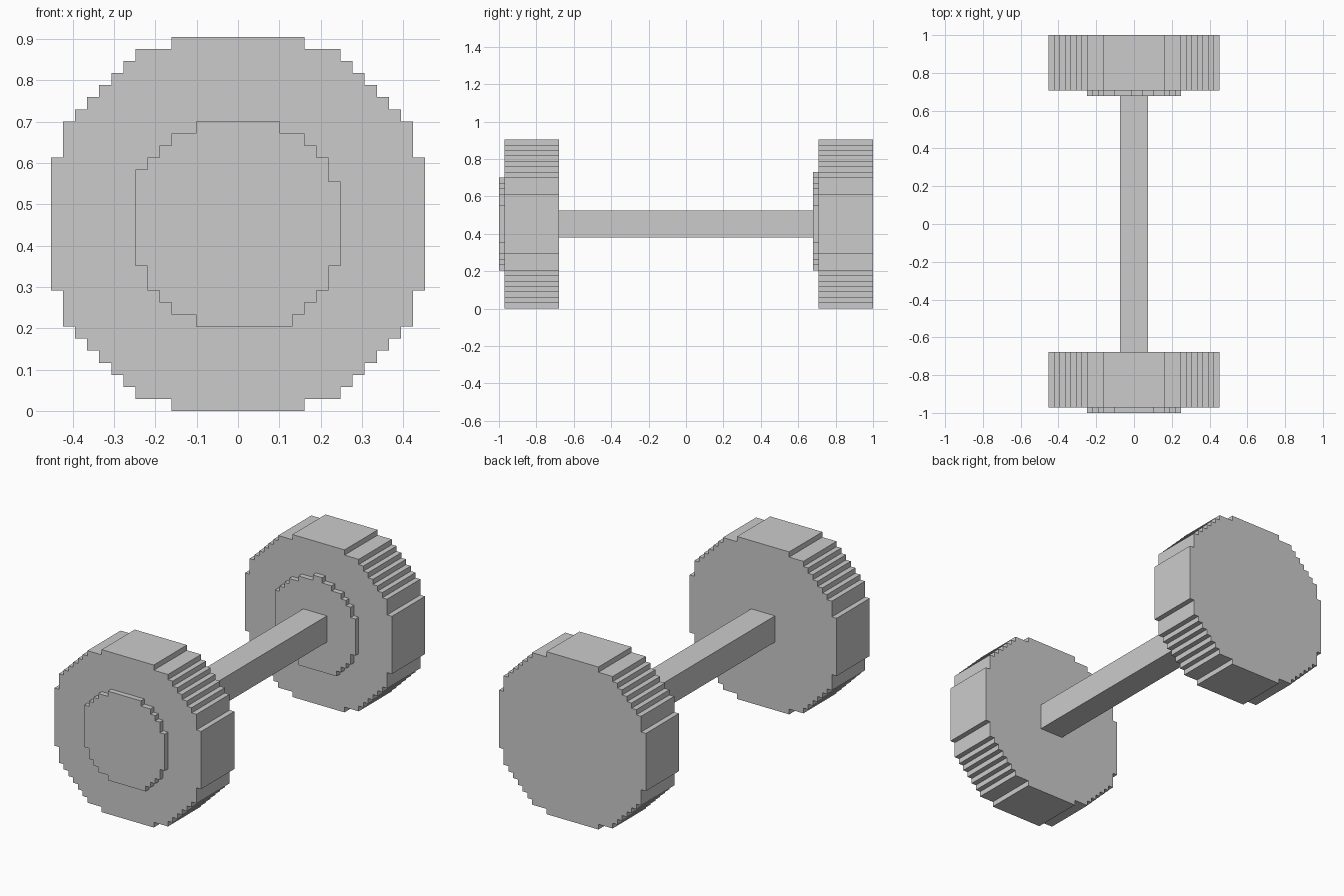
import bpy
import bmesh

cube = bpy.data.objects.get("Cube")
if cube:
    bpy.data.objects.remove(cube, do_unlink=True)

V = 0.0292        # size of one block
MID = 15.5        # height of the bar axis, in blocks

grey = bpy.data.materials.new("plain grey")
grey.use_nodes = True
colour = (0.6, 0.6, 0.6, 1)
grey.diffuse_color = colour
grey.node_tree.nodes["Principled BSDF"].inputs["Base Color"].default_value = colour


def outline(rows):
    """Stepped outline around rows of (bottom, top, left, right)."""
    left, right = [], []
    for z0, z1, x0, x1 in rows:
        left += [(x0, z0), (x0, z1)]
        right += [(x1, z0), (x1, z1)]
    return right + left[::-1]


def extrude(name, rows, y0, y1):
    """Solid with a stepped outline in x and z, running from y0 to y1."""
    bm = bmesh.new()
    verts = [bm.verts.new((x * V, y0, z * V)) for x, z in outline(rows)]
    face = bm.faces.new(verts)
    new = bmesh.ops.extrude_face_region(bm, geom=[face], use_keep_orig=True)["geom"]
    moved = [g for g in new if isinstance(g, bmesh.types.BMVert)]
    bmesh.ops.translate(bm, verts=moved, vec=(0, y1 - y0, 0))
    bmesh.ops.recalc_face_normals(bm, faces=bm.faces)
    mesh = bpy.data.meshes.new(name)
    bm.to_mesh(mesh)
    bm.free()
    mesh.materials.append(grey)
    obj = bpy.data.objects.new(name, mesh)
    bpy.context.collection.objects.link(obj)


# Weight outline: half widths at rising half heights, mirrored about the axis
heights = [5.5] + [8.5 + i for i in range(8)]
widths = [15.5] + [14.5 - i for i in range(7)] + [5.5]
weight = [(MID - heights[0], MID + heights[0], -widths[0], widths[0])]
for low, high, w in zip(heights, heights[1:], widths[1:]):
    weight.append((MID + low, MID + high, -w, w))
    weight.insert(0, (MID - high, MID - low, -w, w))

# Hub outline, slightly uneven from side to side
hub = [
    (7, 8, -3.5, 4.5), (8, 9, -5.5, 5.5), (9, 10, -6.5, 6.5),
    (10, 12, -7.5, 7.5), (12, 19, -8.5, 8.5), (19, 20, -8.5, 7.5),
    (20, 21, -7.5, 7.5), (21, 22, -6.5, 6.5), (22, 23, -5.5, 5.5),
    (23, 24, -3.5, 3.5),
]
bump = [(24, 25, -0.5, 1.5)]

# Each end is a hub on the front face of a thick weight
inner = 1 - 11 * V
extrude("front_hub", hub, -1, -1 + V)
extrude("front_weight", weight, -1 + V, -inner)
extrude("rear_hub", hub + bump, inner, inner + V)
extrude("rear_weight", weight, inner + V, 1)

# Square bar between the ends
extrude("bar", [(MID - 2.5, MID + 2.5, -2.5, 2.5)], -inner, inner)
